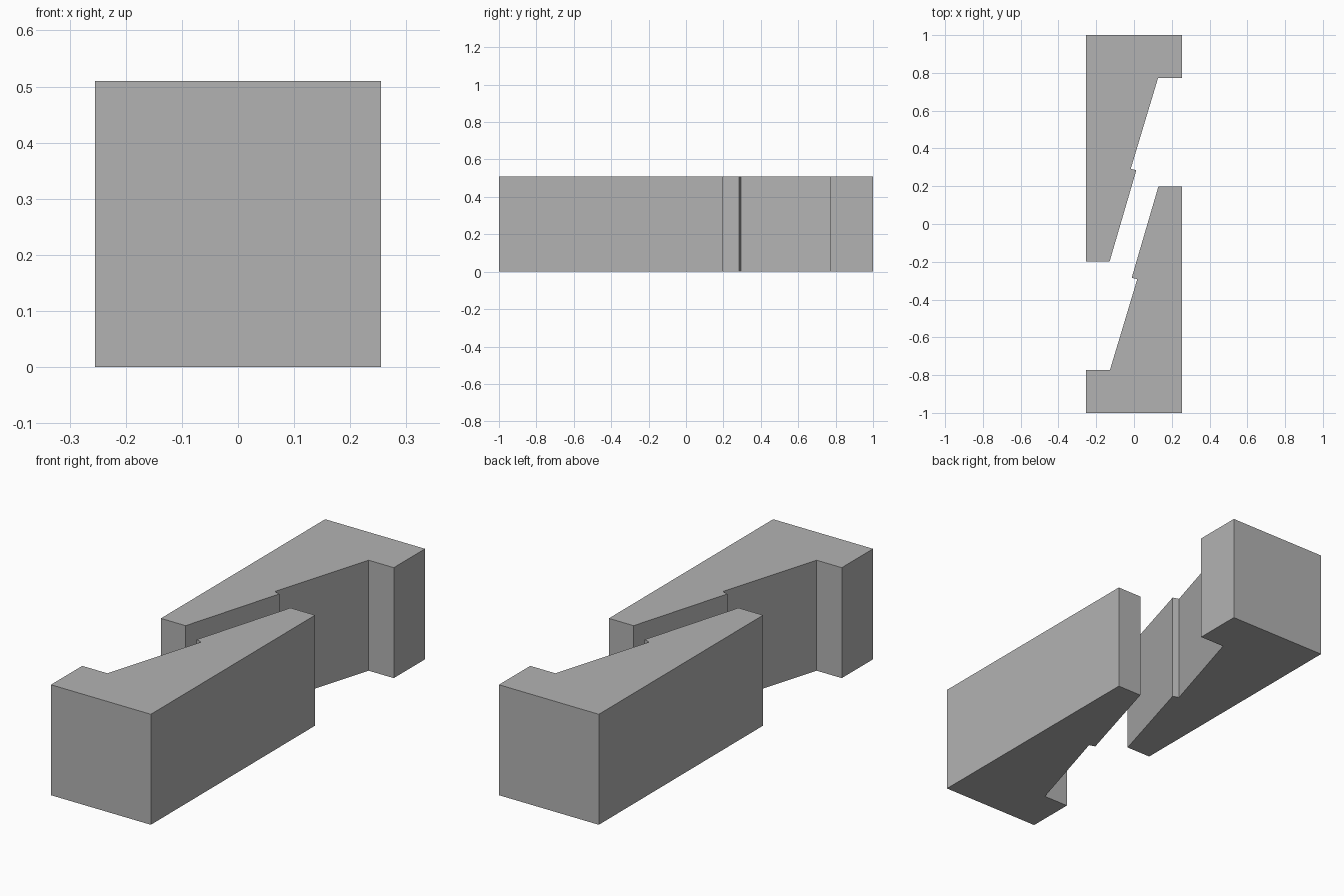
import bpy
import bmesh
from math import pi
from mathutils import Matrix

cube = bpy.data.objects.get("Cube")
if cube:
    bpy.data.objects.remove(cube, do_unlink=True)

HEIGHT = 0.51

grey = bpy.data.materials.new("plain grey")
grey.use_nodes = True
colour = (0.45, 0.45, 0.45, 1)
grey.diffuse_color = colour
grey.node_tree.nodes["Principled BSDF"].inputs["Base Color"].default_value = colour

# Outline of one hooked scarf-joint half, seen from above
outline = [(-0.255, 1), (-0.255, -0.198), (-0.129, -0.198), (0.012, 0.284),
           (-0.017, 0.293), (0.127, 0.772), (0.255, 0.772), (0.255, 1)]


def joint_half(name, turn):
    """Extrude the outline upward and turn it about the vertical axis."""
    bm = bmesh.new()
    base = bm.faces.new([bm.verts.new((x, y, 0)) for x, y in outline])
    top = bmesh.ops.extrude_face_region(bm, geom=[base])["geom"]
    top_verts = [v for v in top if isinstance(v, bmesh.types.BMVert)]
    bmesh.ops.translate(bm, verts=top_verts, vec=(0, 0, HEIGHT))
    bmesh.ops.rotate(bm, verts=bm.verts, matrix=Matrix.Rotation(turn, 3, "Z"))
    bmesh.ops.recalc_face_normals(bm, faces=bm.faces)
    mesh = bpy.data.meshes.new(name)
    bm.to_mesh(mesh)
    bm.free()
    mesh.materials.append(grey)
    obj = bpy.data.objects.new(name, mesh)
    bpy.context.collection.objects.link(obj)


# Two identical halves, the second turned half way round
joint_half("back_beam_half", 0)
joint_half("front_beam_half", pi)
